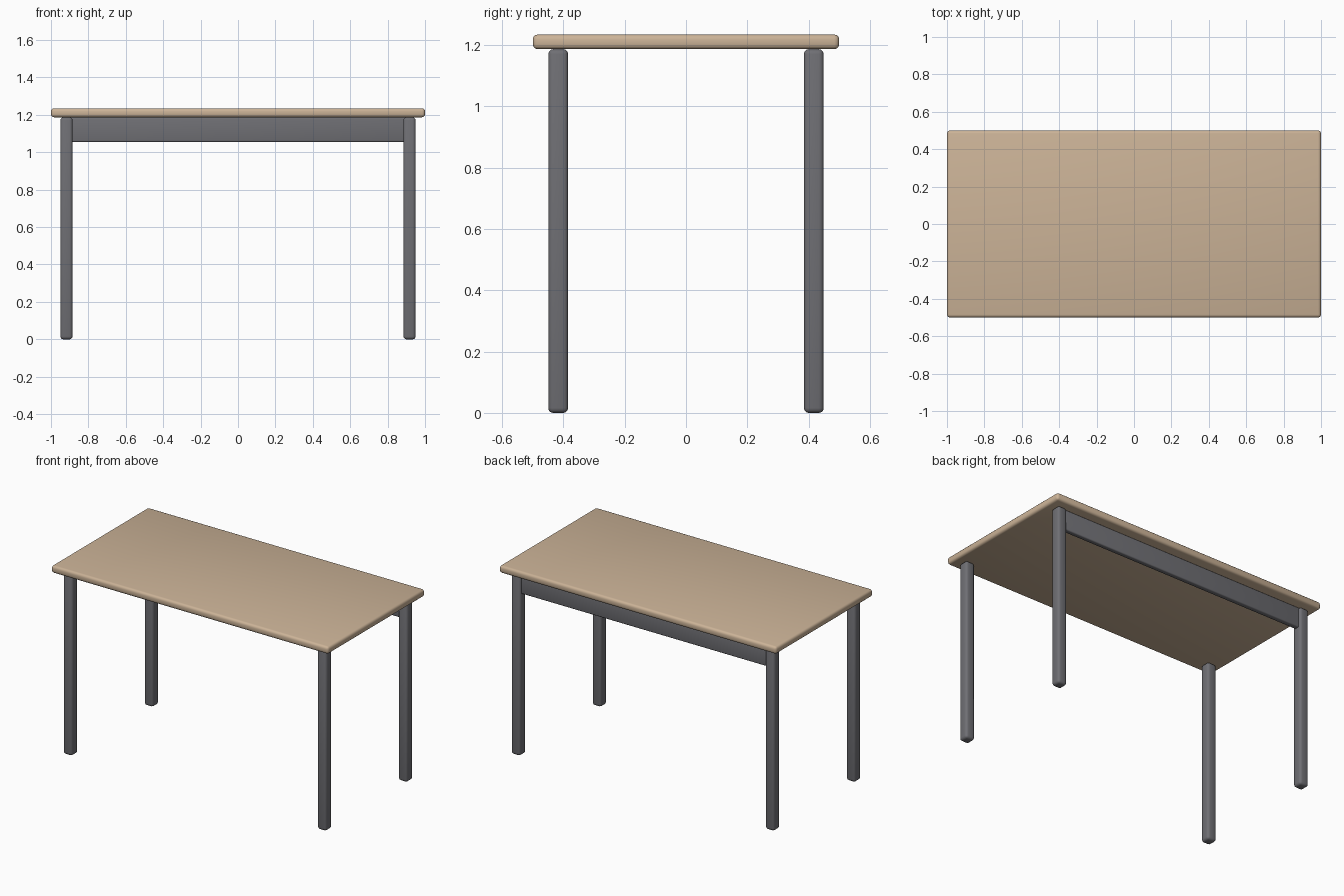
import bpy

cube = bpy.data.objects.get("Cube")
if cube:
    bpy.data.objects.remove(cube, do_unlink=True)


def make_material(name, colour):
    mat = bpy.data.materials.new(name)
    mat.use_nodes = True
    mat.diffuse_color = colour
    mat.node_tree.nodes["Principled BSDF"].inputs["Base Color"].default_value = colour
    return mat


def rounded_box(name, low, high, bevel, mat):
    """Box between two corners with softly rounded edges."""
    centre = [(a + b) / 2 for a, b in zip(low, high)]
    bpy.ops.mesh.primitive_cube_add(size=1, location=centre)
    obj = bpy.context.object
    obj.name = name
    obj.scale = [b - a for a, b in zip(low, high)]
    bpy.ops.object.transform_apply(location=False, rotation=False, scale=True)
    obj.data.materials.append(mat)
    mod = obj.modifiers.new("rounded_edges", "BEVEL")
    mod.width = bevel
    mod.segments = 3
    bpy.ops.object.modifier_apply(modifier=mod.name)
    bpy.ops.object.shade_smooth_by_angle()
    return obj


wood = make_material("light_wood", (0.60, 0.45, 0.31, 1))
metal = make_material("grey_metal", (0.16, 0.16, 0.175, 1))

UNDERSIDE, TOP = 1.187, 1.235
LEG_X, LEG_Y, LEG_HALF = 0.917, 0.417, 0.0325

# Table top
rounded_box("table_top", (-1, -0.5, UNDERSIDE), (1, 0.5, TOP), 0.016, wood)

# Four legs
for side, sx in (("right", -1), ("left", 1)):
    for end, sy in (("front", -1), ("back", 1)):
        x, y = sx * LEG_X, sy * LEG_Y
        rounded_box(f"{end}_{side}_leg",
                    (x - LEG_HALF, y - LEG_HALF, 0),
                    (x + LEG_HALF, y + LEG_HALF, UNDERSIDE), 0.016, metal)

# Rail joining the back legs under the top
rounded_box("back_rail", (-LEG_X, LEG_Y - 0.017, 1.055),
            (LEG_X, LEG_Y + 0.017, UNDERSIDE), 0.008, metal)
